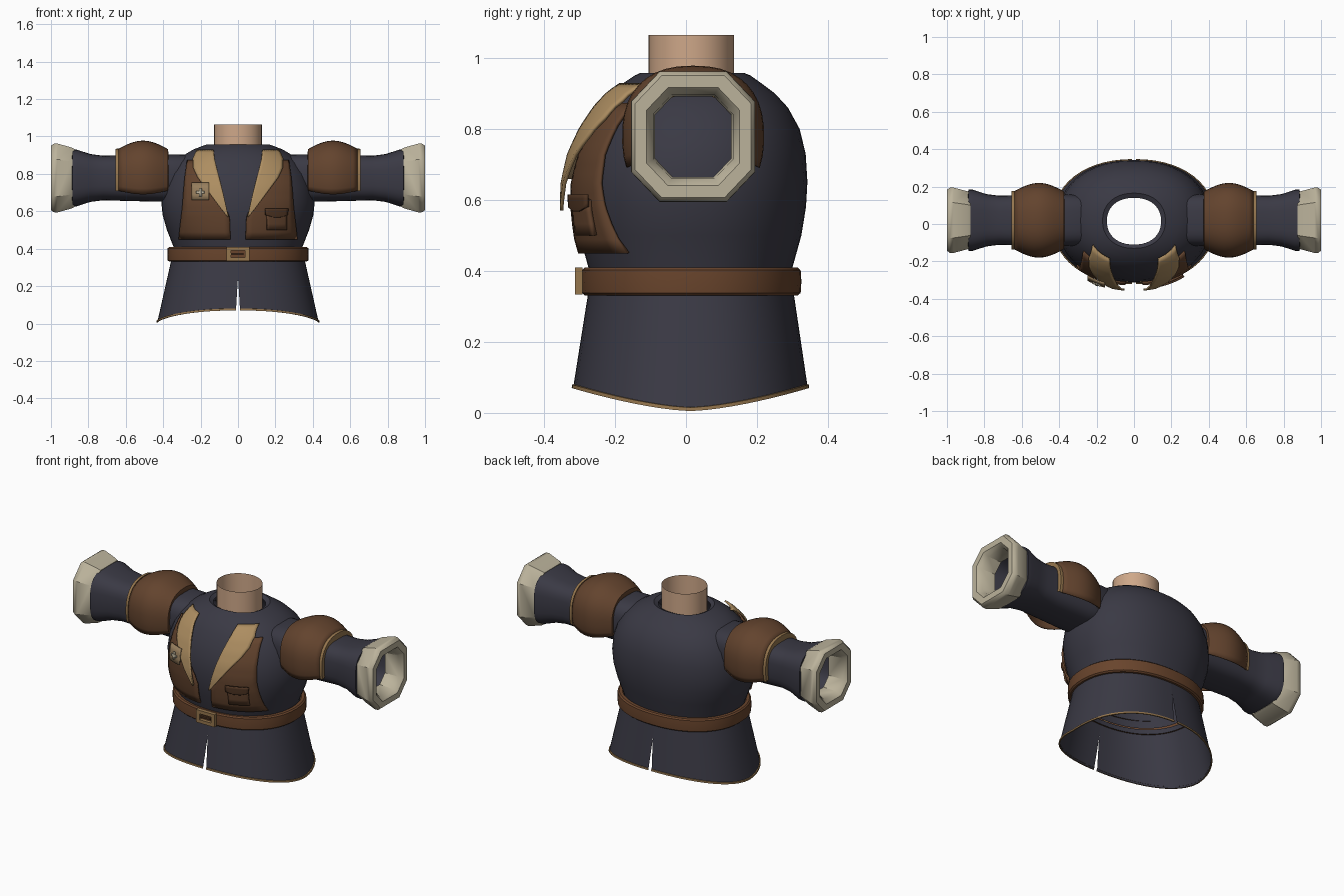
import bpy, bmesh, math

if "Cube" in bpy.data.objects:
    bpy.data.objects.remove(bpy.data.objects["Cube"])

def material(name, rgb):
    m = bpy.data.materials.new(name)
    m.diffuse_color = (*rgb, 1)
    m.use_nodes = True
    m.node_tree.nodes["Principled BSDF"].inputs["Base Color"].default_value = m.diffuse_color
    return m

NAVY = material("navy_cloth", (0.042, 0.041, 0.058))
BROWN = material("brown_leather", (0.125, 0.057, 0.027))
DARK = material("dark_leather", (0.075, 0.034, 0.016))
BELT = material("belt_leather", (0.14, 0.058, 0.025))
TAN = material("tan_lapel", (0.42, 0.27, 0.12))
TRIM = material("tan_trim", (0.30, 0.18, 0.075))
PATCH = material("patch_tan", (0.31, 0.21, 0.11))
CUFF = material("cream_cuff", (0.50, 0.45, 0.33))
SKIN = material("skin", (0.62, 0.39, 0.25))

def spow(v, p):
    return math.copysign(abs(v) ** p, v)

def arc(hx, hy, n, a0, a1, count, closed):
    """Points of a superellipse arc, angles in degrees."""
    out = []
    for i in range(count):
        a = math.radians(a0 + (a1 - a0) * i / (count if closed else count - 1))
        out.append((hx * spow(math.cos(a), 2 / n), hy * spow(math.sin(a), 2 / n)))
    return out

def loft(name, rings, mat, closed=True, angle=35, thick=0, caps=False):
    """Skin a list of equal-length rings."""
    bm = bmesh.new()
    vs = [[bm.verts.new(p) for p in r] for r in rings]
    n = len(rings[0])
    for a, b in zip(vs, vs[1:]):
        for i in range(n if closed else n - 1):
            j = (i + 1) % n
            bm.faces.new((a[i], a[j], b[j], b[i]))
    if caps:
        bm.faces.new(vs[0])
        bm.faces.new(vs[-1])
    bmesh.ops.remove_doubles(bm, verts=bm.verts, dist=1e-5)
    bmesh.ops.recalc_face_normals(bm, faces=bm.faces)
    me = bpy.data.meshes.new(name)
    bm.to_mesh(me)
    bm.free()
    me.materials.append(mat)
    me.shade_smooth()
    me.set_sharp_from_angle(angle=math.radians(angle))
    ob = bpy.data.objects.new(name, me)
    bpy.context.collection.objects.link(ob)
    if thick:
        s = ob.modifiers.new("thickness", "SOLIDIFY")
        s.thickness, s.offset = thick, 0
    return ob

def box(name, size, loc, mat):
    bpy.ops.mesh.primitive_cube_add(size=1, location=loc)
    ob = bpy.context.object
    ob.name = name
    ob.scale = size
    ob.data.materials.append(mat)
    return ob

# Torso profile: height, half width, front y, back y
TORSO = [(0.36, 0.335, -0.265, 0.29), (0.41, 0.345, -0.275, 0.30), (0.50, 0.38, -0.30, 0.325),
         (0.58, 0.403, -0.308, 0.338), (0.65, 0.41, -0.31, 0.342), (0.73, 0.40, -0.298, 0.337),
         (0.80, 0.375, -0.272, 0.32), (0.86, 0.335, -0.24, 0.287), (0.90, 0.29, -0.21, 0.25),
         (0.93, 0.24, -0.175, 0.21), (0.95, 0.188, -0.145, 0.182), (0.957, 0.168, -0.13, 0.165),
         (0.945, 0.145, -0.11, 0.14)]
N = 2.2

def oval(z, hx, y0, y1, count=48):
    cy, hy = (y0 + y1) / 2, (y1 - y0) / 2
    return [(x, cy + y, z) for x, y in arc(hx, hy, N, 0, 360, count, True)]

loft("torso", [oval(*r) for r in TORSO], NAVY)

def front_y(x, z):
    """Front surface of the torso."""
    for a, b in zip(TORSO[:11], TORSO[1:12]):
        if a[0] <= z <= b[0]:
            t = (z - a[0]) / (b[0] - a[0])
            _, hx, y0, y1 = (p + (q - p) * t for p, q in zip(a, b))
            break
    r = min(abs(x) / hx, 0.93)
    return (y0 + y1) / 2 - (y1 - y0) / 2 * (1 - r ** N) ** (1 / N)

def fitted(name, rows, off, mat, side, thick=0.01, cols=8):
    """Plate lying on the chest; rows are height, inner x, outer x."""
    fine = []
    for a, b in zip(rows, rows[1:]):
        fine += [tuple(p + (q - p) * k / 3 for p, q in zip(a, b)) for k in range(3)]
    fine.append(rows[-1])
    rings = []
    for z, xi, xo in fine:
        xs = [xi + (xo - xi) * i / cols for i in range(cols + 1)]
        rings.append([(side * x, front_y(x, z) - off(z), z) for x in xs])
    return loft(name, rings, mat, closed=False, thick=thick)

# Neck
ring = arc(0.128, 0.12, 2, 0, 360, 32, True)
loft("neck", [[(x, y + 0.015, z) for x, y in ring] for z in (0.92, 1.065)], SKIN)

# Flared skirt in two halves, slit at front and back, with hem trim
def skirt_row(t, side, grow=0.0, lift=0.0):
    hx, y0, y1 = 0.352 + 0.08 * t + grow, -0.272 - 0.046 * t - grow, 0.30 + 0.043 * t + grow
    pts = []
    for x, y in arc(hx, (y1 - y0) / 2, N, -90, 90, 29, False):
        s = abs(y) / ((y1 - y0) / 2)
        bottom = 0.005 + 0.065 * s ** 1.5
        z = 0.36 + (bottom - 0.36) * t + lift
        gap = 0.011 * max(0, (0.25 - z) / 0.18)
        pts.append((side * max(x, gap), (y0 + y1) / 2 + y, z))
    return pts

for side, label in ((1, "left"), (-1, "right")):
    loft("skirt_" + label, [skirt_row(i / 10, side) for i in range(11)], NAVY, closed=False)
    loft("hem_trim_" + label, [skirt_row(1, side, -0.003), skirt_row(1, side, 0.004),
                               skirt_row(1, side, 0.003, 0.010), skirt_row(1, side, -0.003, 0.011)],
         TRIM, closed=False)

# Belt
BELT_ROWS = ((0.33, -0.025), (0.331, -0.008), (0.338, 0), (0.37, 0.002),
             (0.402, 0), (0.409, -0.008), (0.41, -0.025))
loft("belt", [oval(z, 0.376 + g, -0.293 - g, 0.323 + g) for z, g in BELT_ROWS], BELT)

# Buckle frame and prong
for s in (-1, 1):
    box("buckle_side", (0.024, 0.022, 0.076), (s * 0.05, -0.302, 0.372), TRIM)
    box("buckle_bar", (0.10, 0.022, 0.02), (0, -0.302, 0.372 + s * 0.028), TRIM)
box("buckle_prong", (0.07, 0.012, 0.01), (-0.005, -0.302, 0.372), DARK)

# Vest panels, lapels, sleeves, cuffs and shoulder pads, both sides
PANEL = [(0.45, 0.04, 0.315), (0.57, 0.045, 0.302), (0.62, 0.065, 0.296),
         (0.70, 0.115, 0.29), (0.78, 0.17, 0.283), (0.87, 0.20, 0.27)]
LAPEL = [(0.57, 0.05, 0.056), (0.62, 0.062, 0.095), (0.70, 0.08, 0.155), (0.78, 0.10, 0.215),
         (0.83, 0.113, 0.238), (0.88, 0.125, 0.24), (0.925, 0.13, 0.22)]
CY, CZ = 0.02, 0.778

def octagon(x, h):
    c = h * 0.46
    pts = [(h, h - c), (h - c, h), (c - h, h), (-h, h - c),
           (-h, c - h), (c - h, -h), (h - c, -h), (h, c - h)]
    return [(x, CY + a * 0.95, CZ + b) for a, b in pts]

for side, label in ((1, "left"), (-1, "right")):
    fitted("vest_panel_" + label, PANEL, lambda z: 0.014, BROWN, side)
    fitted("lapel_" + label, LAPEL, lambda z: 0.045 - 0.05 * (z - 0.57), TAN, side)

    sleeve = [(0.22, 0.10), (0.28, 0.125), (0.42, 0.127), (0.62, 0.122),
              (0.72, 0.119), (0.79, 0.128), (0.86, 0.151), (0.885, 0.153), (0.89, 0.12)]
    loft("sleeve_" + label, [[(side * x, CY + a, CZ + b)
         for a, b in arc(h + 0.012, h, 3.2, 0, 360, 32, True)] for x, h in sleeve], NAVY)

    cuff = [(0.885, 0.13), (0.875, 0.155), (0.89, 0.163), (0.965, 0.184), (0.985, 0.183),
            (1.0, 0.172), (1.0, 0.138), (0.975, 0.118), (0.89, 0.113)]
    loft("cuff_" + label, [octagon(side * x, h) for x, h in cuff], CUFF, angle=40)

    # Puffed pad open at the underside
    def pad_row(x, h):
        return [(side * x, CY + a, CZ + b)
                for a, b in arc(h, h, 2.4, -22, 202, 25, False)]
    pad = [(0.375, 0.125), (0.376, 0.152)]
    pad += [(0.376 + 0.264 * i / 10, 0.152 + 0.045 * math.sin(math.pi * i / 10))
            for i in range(1, 11)]
    loft("shoulder_pad_" + label, [pad_row(*r) for r in pad], BROWN, closed=False, thick=0.006)
    rim = [(0.638, 0.14), (0.638, 0.157), (0.654, 0.156), (0.655, 0.12)]
    loft("pad_trim_" + label, [pad_row(*r) for r in rim], TRIM, closed=False)

# Pocket with flap on one panel
fitted("pocket", [(0.50, 0.155, 0.258), (0.60, 0.152, 0.26)], lambda z: 0.026, BROWN, 1, 0.014)
fitted("pocket_flap", [(0.568, 0.19, 0.225), (0.58, 0.147, 0.265), (0.615, 0.145, 0.267)],
       lambda z: 0.036, DARK, 1)

# Square badge with a small cross on the other panel
fitted("badge", [(0.66, 0.155, 0.248), (0.752, 0.155, 0.248)], lambda z: 0.046, PATCH, -1, 0.008)
fitted("badge_cross_bar", [(0.695, 0.18, 0.222), (0.707, 0.18, 0.222)], lambda z: 0.054, CUFF, -1, 0.008)
fitted("badge_cross_post", [(0.68, 0.195, 0.207), (0.722, 0.195, 0.207)], lambda z: 0.055, CUFF, -1, 0.008)
